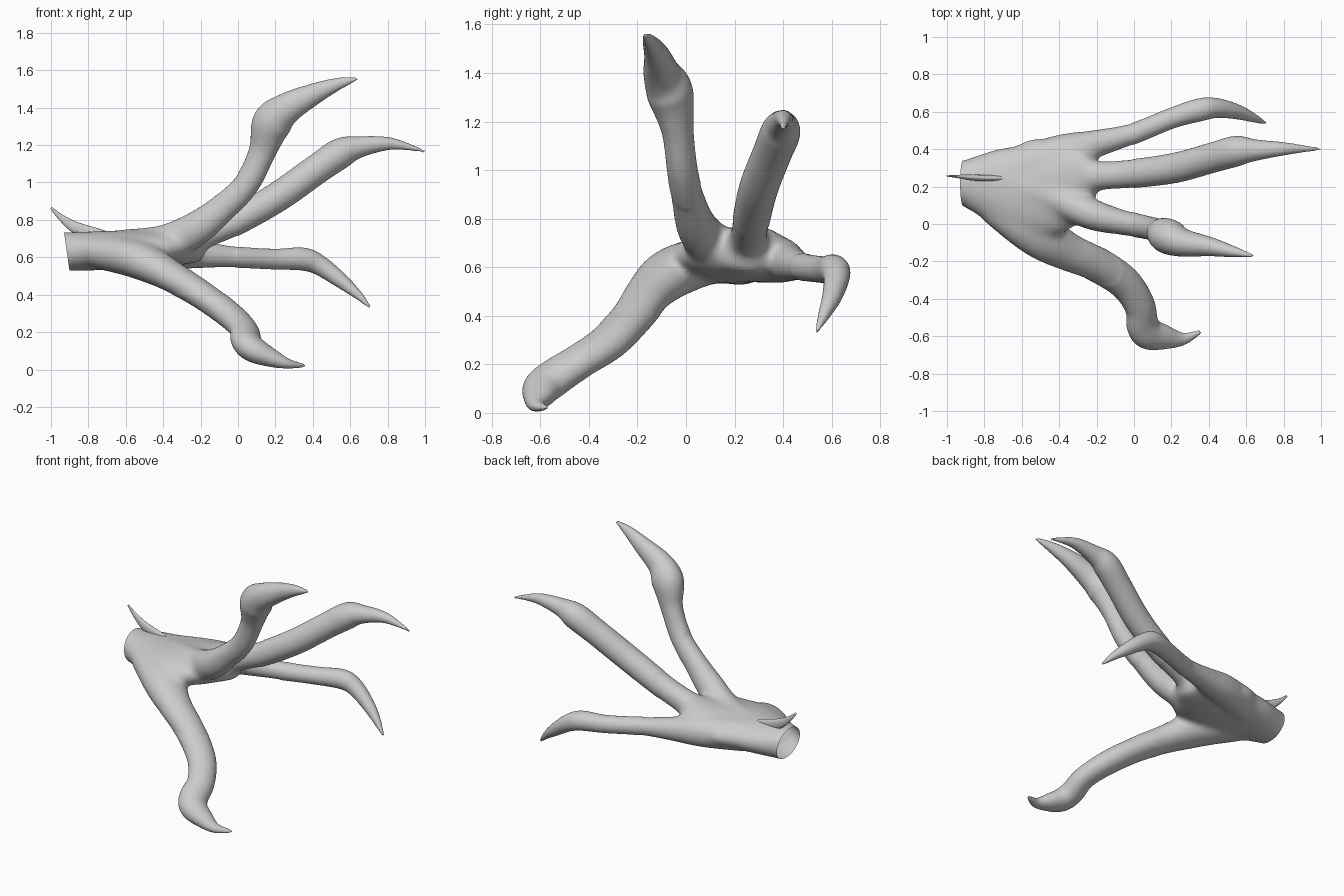
import bpy, bmesh, math
from mathutils import Vector

cube = bpy.data.objects.get("Cube")
if cube:
    bpy.data.objects.remove(cube, do_unlink=True)

skin = bpy.data.materials.new("pale_grey")
skin.use_nodes = True
grey = (0.6, 0.6, 0.6, 1)
skin.diffuse_color = grey
skin.node_tree.nodes["Principled BSDF"].inputs["Base Color"].default_value = grey


def spline(points, steps=6):
    """Smooth path through (x, y, z, radius) points."""
    p = [Vector(q) for q in points]
    p = [2 * p[0] - p[1]] + p + [2 * p[-1] - p[-2]]
    path = []
    for a, b, c, d in zip(p, p[1:], p[2:], p[3:]):
        for i in range(steps):
            t = i / steps
            path.append(0.5 * (2 * b + (c - a) * t + (2 * a - 5 * b + 4 * c - d) * t * t
                               + (3 * b - a - 3 * c + d) * t ** 3))
    return path + [p[-2]]


def loft(bm, points, ratio=1, limit=1, sides=24):
    """Closed oval tube; ratio and limit set its height from its width."""
    path = spline(points)
    centres = [q.to_3d() for q in path]
    side = Vector((0, 1, 0))
    rings = []
    for i, c in enumerate(centres):
        along = (centres[min(i + 1, len(path) - 1)] - centres[max(i - 1, 0)]).normalized()
        side = (side - along * side.dot(along)).normalized()
        up = along.cross(side)
        wide = max(path[i].w, 0.003)
        tall = min(wide * ratio, limit)
        angles = [math.tau * k / sides for k in range(sides)]
        rings.append([bm.verts.new(c + side * wide * math.cos(a) + up * tall * math.sin(a))
                      for a in angles])
    for r, s in zip(rings, rings[1:]):
        for k in range(sides):
            n = (k + 1) % sides
            bm.faces.new((r[k], r[n], s[n], s[k]))
    bm.faces.new(rings[0][::-1])
    bm.faces.new(rings[-1])


def finish(name, bm):
    bmesh.ops.recalc_face_normals(bm, faces=bm.faces)
    mesh = bpy.data.meshes.new(name)
    bm.to_mesh(mesh)
    bm.free()
    mesh.materials.append(skin)
    mesh.shade_smooth()
    obj = bpy.data.objects.new(name, mesh)
    bpy.context.collection.objects.link(obj)
    return obj


# Palm and wrist
palm = [(-1, .215, .63, .105), (-.92, .22, .63, .122), (-.75, .205, .635, .2),
        (-.6, .185, .64, .252), (-.45, .205, .647, .265), (-.33, .25, .66, .21),
        (-.24, .27, .675, .14), (-.18, .28, .685, .05)]

# Digits, each from its root in the palm to the claw tip
upper_finger = [(-.6, .2, .645, .095), (-.4, .13, .67, .093), (-.22, .05, .755, .085),
                (-.07, .01, .875, .07), (.05, -.015, 1, .063), (.13, -.035, 1.165, .066),
                (.18, -.065, 1.315, .095), (.26, -.1, 1.395, .076), (.4, -.12, 1.47, .053),
                (.53, -.148, 1.525, .031), (.64, -.172, 1.556, .008)]
middle_finger = [(-.5, .25, .65, .1), (-.3, .25, .68, .09), (-.15, .26, .735, .078),
                 (0, .27, .8, .078), (.22, .3, .928, .081), (.42, .355, 1.07, .081),
                 (.55, .39, 1.157, .082), (.65, .395, 1.19, .058), (.8, .402, 1.208, .036),
                 (.92, .402, 1.188, .018), (1, .4, 1.165, .007)]
lower_finger = [(-.65, .29, .635, .1), (-.4, .38, .63, .098), (-.2, .43, .615, .076),
                (0, .485, .6, .058), (.2, .565, .59, .056), (.35, .61, .59, .062),
                (.44, .62, .555, .054), (.55, .6, .475, .041), (.64, .567, .4, .025),
                (.706, .537, .333, .008)]
thumb = [(-.75, .11, .625, .11), (-.6, .01, .605, .128), (-.48, -.075, .565, .126),
         (-.35, -.15, .495, .106), (-.2, -.215, .405, .096), (-.05, -.315, .295, .09),
         (.03, -.435, .215, .085), (.045, -.535, .15, .09), (.08, -.585, .11, .088),
         (.16, -.605, .07, .068), (.26, -.615, .033, .036), (.36, -.575, .02, .011)]

body = bmesh.new()
loft(body, palm, limit=.105)
loft(body, thumb, ratio=.8)
loft(body, upper_finger, ratio=1.12)
for finger in (middle_finger, lower_finger):
    loft(body, finger)
hand = finish("clawed_hand", body)

# Fuse the parts into one skin
remesh = hand.modifiers.new("fuse", "REMESH")
remesh.mode = "VOXEL"
remesh.voxel_size = 0.01
graph = bpy.context.evaluated_depsgraph_get()
fused = bpy.data.meshes.new_from_object(hand.evaluated_get(graph))
hand.modifiers.clear()
hand.data = fused

# Soften the webbing between digits, then cut the wrist open
bm = bmesh.new()
bm.from_mesh(fused)
webbing = [v for v in bm.verts if v.co.x < 0 and v.co.z > 0.4]
for verts, passes in ((webbing, 30), (bm.verts[:], 2)):
    for _ in range(passes):
        bmesh.ops.smooth_vert(bm, verts=verts, factor=0.5,
                              use_axis_x=True, use_axis_y=True, use_axis_z=True)
bmesh.ops.bisect_plane(bm, geom=bm.verts[:] + bm.edges[:] + bm.faces[:],
                       plane_co=(-.93, .22, .735), plane_no=(-1, 0, -.14), clear_outer=True)
bm.to_mesh(fused)
bm.free()
fused.shade_smooth()

# Rear spur above the wrist, a thin upright blade
bm = bmesh.new()
loft(bm, [(-.66, .245, .7, .012), (-.76, .245, .725, .016), (-.86, .248, .755, .016),
          (-.94, .254, .808, .009), (-1, .257, .865, .003)], ratio=2, sides=16)
finish("rear_spur", bm)
